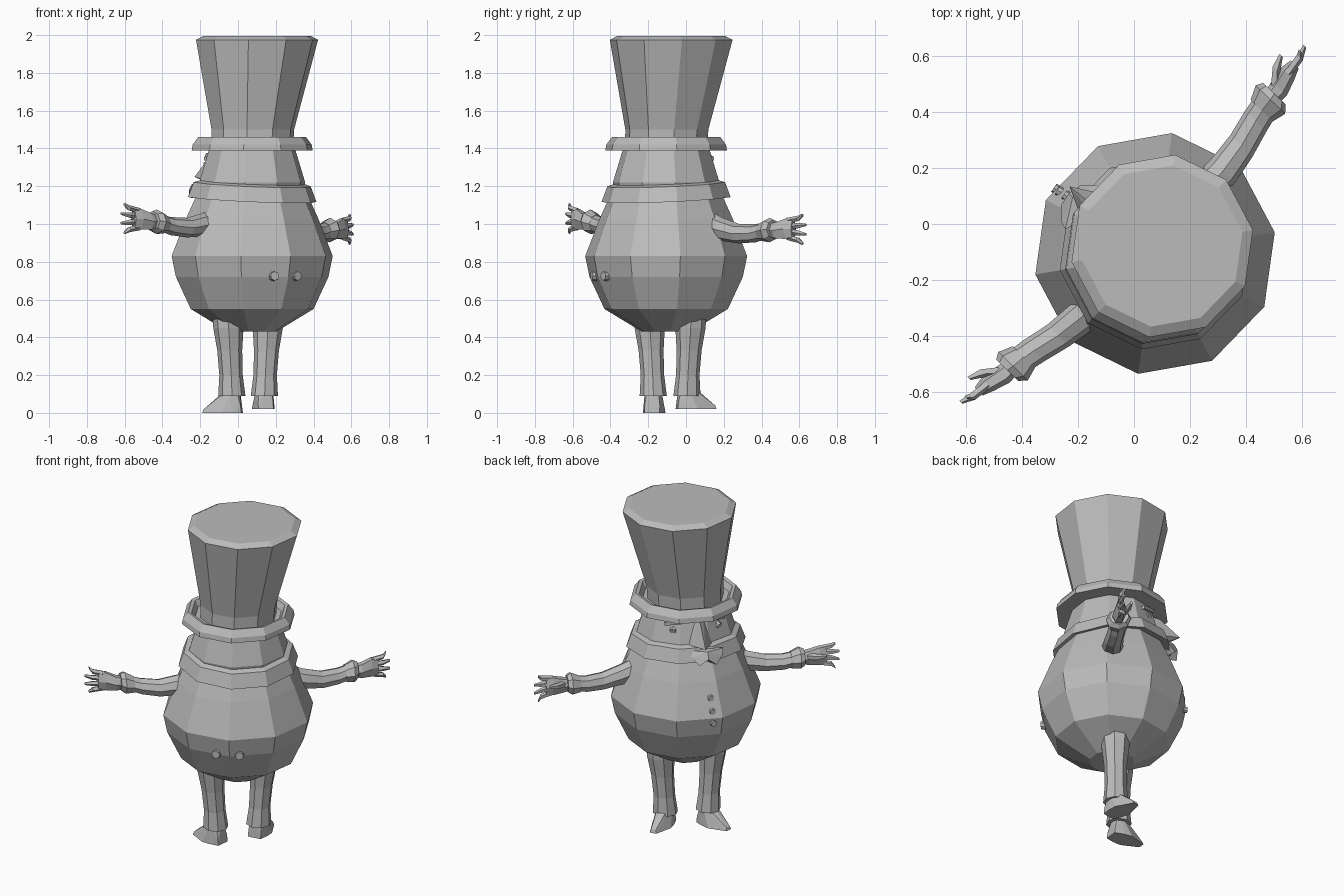
import bpy, bmesh, math
from mathutils import Matrix, Vector

cube = bpy.data.objects.get("Cube")
if cube:
    bpy.data.objects.remove(cube, do_unlink=True)

grey = bpy.data.materials.new("plain_grey")
grey.use_nodes = True
colour = (0.5, 0.5, 0.5, 1)
grey.diffuse_color = colour
grey.node_tree.nodes["Principled BSDF"].inputs["Base Color"].default_value = colour

# Parts are built facing -y, then the whole figure is turned and placed
PLACE = Matrix.Translation((0.075, -0.105, 0)) @ Matrix.Rotation(math.radians(-134), 4, "Z")


def finish(name, bm):
    bmesh.ops.recalc_face_normals(bm, faces=bm.faces)
    bm.transform(PLACE)
    mesh = bpy.data.meshes.new(name)
    bm.to_mesh(mesh)
    bm.free()
    mesh.materials.append(grey)
    obj = bpy.data.objects.new(name, mesh)
    bpy.context.collection.objects.link(obj)
    return obj


def loft(name, rings, sides=10, axis="z", tilt=0.0):
    """Skin rings of (x, y, z, radius_a, radius_b) set across the given axis."""
    bm = bmesh.new()
    loops = []
    for x, y, z, a, b in rings:
        loop = []
        for i in range(sides):
            t = math.tau * i / sides
            u, v = a * math.cos(t), b * math.sin(t)
            off = Vector((u, v, -v * tilt)) if axis == "z" else Vector((0, u, v))
            loop.append(bm.verts.new(Vector((x, y, z)) + off))
        loops.append(loop)
    for low, high in zip(loops, loops[1:]):
        for i in range(sides):
            j = (i + 1) % sides
            bm.faces.new((low[i], low[j], high[j], high[i]))
    bm.faces.new(loops[0])
    bm.faces.new(loops[-1])
    return finish(name, bm)


def lathe(name, profile, tilt=0.0):
    return loft(name, [(0, 0, z, r, r) for r, z in profile], tilt=tilt)


def hull(name, points):
    bm = bmesh.new()
    for p in points:
        bm.verts.new(p)
    bmesh.ops.convex_hull(bm, input=bm.verts)
    return finish(name, bm)


def disc(name, angle, dist, z, r, depth=0.03, slope=0.0):
    """Small round stud pointing outward; angle is measured from the front."""
    bm = bmesh.new()
    bmesh.ops.create_cone(bm, cap_ends=True, segments=8, radius1=r, radius2=r * 0.85, depth=depth)
    turn = Matrix.Rotation(math.radians(angle), 4, "Z")
    tip = Matrix.Rotation(math.radians(90 + slope), 4, "X")
    bm.transform(turn @ Matrix.Translation((0, -dist, z)) @ tip)
    return finish(name, bm)


# Body, head and collar
lathe("body", [(0.13, 0.43), (0.33, 0.55), (0.41, 0.72), (0.433, 0.83),
               (0.355, 1.03), (0.30, 1.15), (0.27, 1.2)])
lathe("head", [(0.27, 1.15), (0.285, 1.22), (0.23, 1.40)])
lathe("collar", [(0.28, 1.15), (0.345, 1.13), (0.315, 1.21), (0.27, 1.225)], tilt=0.06)

# Hat
lathe("hat_brim", [(0.21, 1.39), (0.325, 1.39), (0.32, 1.42), (0.29, 1.46),
                   (0.27, 1.455), (0.25, 1.42), (0.21, 1.42)])
loft("hat_crown", [(0, 0, 1.40, 0.22, 0.22), (-0.005, 0, 1.5, 0.222, 0.222),
                   (-0.037, 0, 1.975, 0.328, 0.328), (-0.037, 0, 1.995, 0.29, 0.29)])

# Face
hull("nose", [(0.01, -0.2, 1.39), (0.06, -0.2, 1.39), (0.03, -0.27, 1.37), (-0.05, -0.24, 1.23),
              (0.11, -0.24, 1.23), (0.04, -0.385, 1.25), (0.03, -0.25, 1.2)])
for s in (-1, 1):
    hull("moustache_half", [(0.06, -0.26, 1.22), (0.06, -0.35, 1.22), (0.06, -0.37, 1.18),
                            (0.06, -0.27, 1.13), (0.06 + s * 0.05, -0.36, 1.14),
                            (0.06 + s * 0.1, -0.29, 1.21), (0.06 + s * 0.09, -0.32, 1.18)])
    ang = 5 + s * 33
    disc("eye", ang, 0.243, 1.31, 0.022, 0.025, 17)
    turn = Matrix.Rotation(math.radians(ang), 3, "Z")
    hull("eyebrow", [turn @ Vector((x, y, 1.355 + z - s * x * 0.2))
                     for x in (-0.05, 0.05) for y in (-0.2, -0.25) for z in (-0.01, 0.01)])

# Buttons
for z, dist in ((0.94, 0.372), (0.867, 0.4), (0.8, 0.415)):
    disc("front_button", 11, dist, z, 0.02)
for ang in (170, 151):
    disc("back_button", ang, 0.398, 0.725, 0.028)

for s in (-1, 1):
    lift = 0.02 * s

    # Arm and flared cuff
    def across(name, rings, sides=8):
        loft(name, [(s * x - 0.02, y, z + lift * x / 0.6, a, b) for x, y, z, a, b in rings],
             sides, "x")

    across("arm", [(0.25, -0.03, 1.02, 0.06, 0.07), (0.36, -0.03, 0.985, 0.06, 0.062),
                   (0.47, -0.045, 0.965, 0.055, 0.052), (0.57, -0.07, 0.97, 0.053, 0.048),
                   (0.65, -0.085, 0.99, 0.05, 0.045)])
    across("cuff", [(0.61, -0.08, 0.98, 0.055, 0.05), (0.66, -0.085, 0.99, 0.073, 0.065),
                    (0.685, -0.09, 0.995, 0.055, 0.05)])

    # Hand: palm, four spread fingers and a thumb
    across("palm", [(0.65, -0.085, 0.99, 0.03, 0.035), (0.71, -0.09, 0.99, 0.037, 0.048),
                    (0.77, -0.105, 1.0, 0.032, 0.062), (0.81, -0.11, 1.0, 0.02, 0.055)], 6)
    for i in range(4):
        k = i - 1.5
        reach = 0.885 - 0.012 * k * k
        across("finger", [(0.77, -0.105, 1.0 + k * 0.029, 0.016, 0.016),
                          (0.84, -0.115, 1.0 + k * 0.038, 0.016, 0.015),
                          (reach, -0.13, 1.0 + k * 0.05, 0.008, 0.008)], 5)
    across("thumb", [(0.70, -0.10, 1.0, 0.025, 0.02), (0.75, -0.145, 1.01, 0.02, 0.018),
                     (0.80, -0.168, 1.02, 0.009, 0.009)], 5)

    # Trouser leg
    loft("leg", [(s * x, -0.03, z, r, r) for x, z, r in
                 ((0.15, 0.56, 0.085), (0.15, 0.45, 0.08), (0.14, 0.33, 0.066),
                  (0.13, 0.2, 0.062), (0.124, 0.09, 0.072), (0.124, 0.09, 0.05))], 8)

    # Shoe, turned outward
    turn = Matrix.Translation((s * 0.124, -0.03, 0.01 - 0.01 * s)) @ \
        Matrix.Rotation(math.radians(s * 38), 4, "Z")
    ankle = [(0.045 * math.cos(t), 0.045 * math.sin(t), 0.11)
             for t in (math.tau * i / 8 for i in range(8))]
    sole = [(x * m, y, z) for m in (-1, 1) for x, y, z in
            ((0.04, 0.055, 0), (0.055, 0, 0), (0.06, -0.05, 0), (0.02, -0.155, 0),
             (0.052, -0.04, 0.035), (0.015, -0.15, 0.018), (0.04, 0.05, 0.04))]
    hull("shoe", [turn @ Vector(p) for p in ankle + sole])
